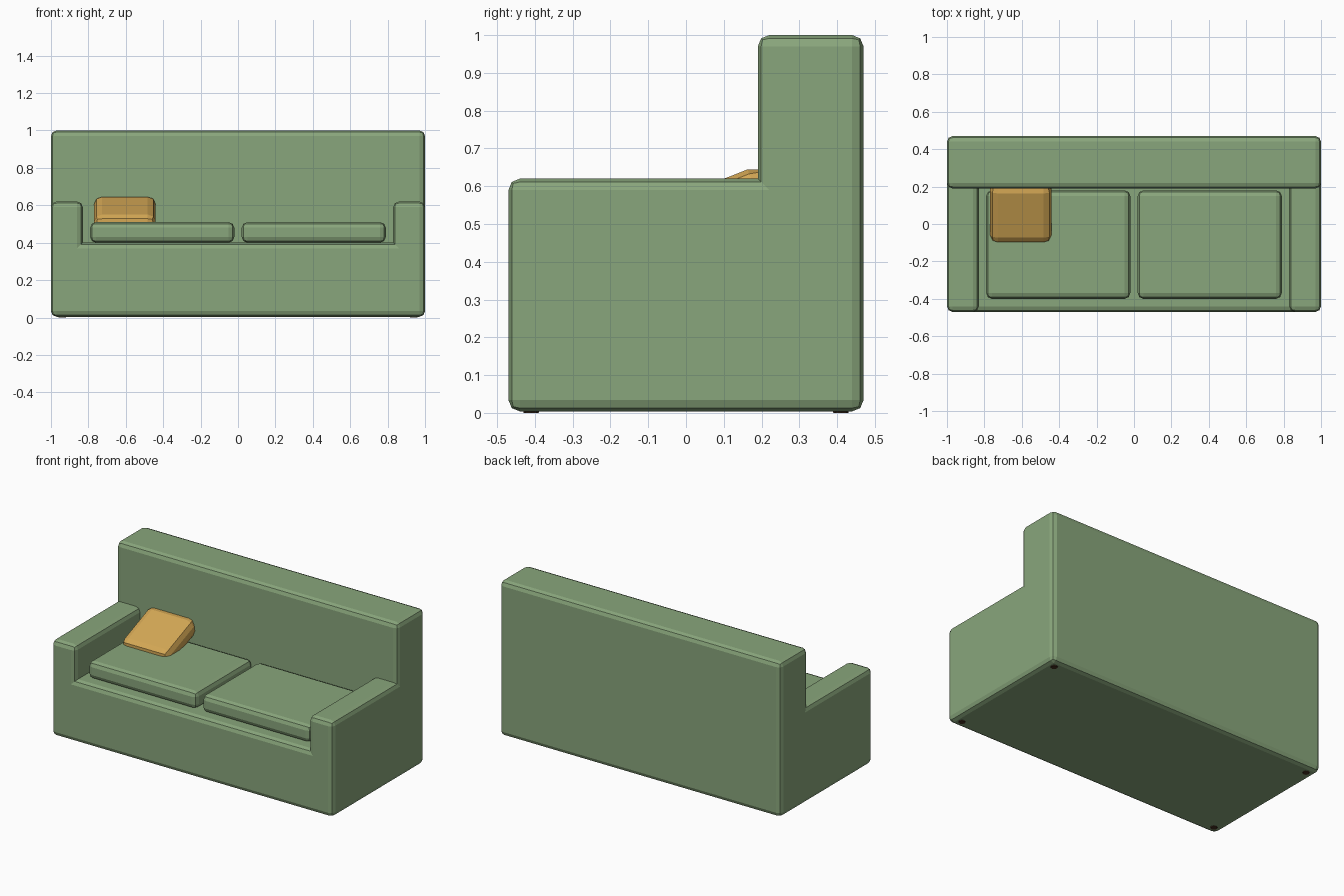
import bpy, bmesh
from math import radians
from itertools import product

if "Cube" in bpy.data.objects:
    bpy.data.objects.remove(bpy.data.objects["Cube"])


def material(name, rgb):
    m = bpy.data.materials.new(name)
    m.diffuse_color = (*rgb, 1)
    m.use_nodes = True
    m.node_tree.nodes["Principled BSDF"].inputs["Base Color"].default_value = m.diffuse_color
    return m


GREEN = material("green_fabric", (0.25, 0.38, 0.20))
AMBER = material("amber_fabric", (0.66, 0.39, 0.09))
WOOD = material("dark_wood", (0.06, 0.03, 0.015))


def finish(bm, name, mat):
    me = bpy.data.meshes.new(name)
    bm.to_mesh(me)
    bm.free()
    me.materials.append(mat)
    ob = bpy.data.objects.new(name, me)
    bpy.context.collection.objects.link(ob)
    return ob


def bevel(bm, edges, width):
    bmesh.ops.bevel(bm, geom=edges, offset=width, offset_type='OFFSET',
                    segments=2, profile=0.5, affect='EDGES', clamp_overlap=True)


def soft_box(name, size, loc, width, mat, tilt=0):
    bm = bmesh.new()
    bmesh.ops.create_cube(bm, size=1)
    bmesh.ops.scale(bm, vec=size, verts=bm.verts)
    bevel(bm, bm.edges[:], width)
    ob = finish(bm, name, mat)
    ob.location = loc
    ob.rotation_euler.x = radians(tilt)
    return ob


# Sofa body: filled cells of a coarse grid form base, arms and back in one skin
X, Y, Z = (-1, -0.83, 0.83, 1), (-0.47, 0.19, 0.47), (0.004, 0.4, 0.62, 1.0)


def filled(c):
    i, j, k = c
    if not (0 <= i < 3 and 0 <= j < 2 and 0 <= k < 3):
        return False
    return k == 0 or j == 1 or (k == 1 and i != 1)


bm = bmesh.new()
for cell in product(range(3), range(2), range(3)):
    if not filled(cell):
        continue
    for axis, side in product(range(3), (0, 1)):
        near = list(cell)
        near[axis] += 2 * side - 1
        if filled(near):
            continue
        quad = []
        for a, b in ((0, 0), (1, 0), (1, 1), (0, 1)):
            p = list(cell)
            p[axis] += side
            p[(axis + 1) % 3] += a
            p[(axis + 2) % 3] += b
            quad.append(bm.verts.new((X[p[0]], Y[p[1]], Z[p[2]])))
        bm.faces.new(quad if side else quad[::-1])
bmesh.ops.remove_doubles(bm, verts=bm.verts[:], dist=1e-4)
bmesh.ops.dissolve_limit(bm, angle_limit=radians(1), verts=bm.verts[:], edges=bm.edges[:])
bmesh.ops.recalc_face_normals(bm, faces=bm.faces[:])
# Only outward edges are rounded; the inner creases stay sharp
bevel(bm, [e for e in bm.edges if e.is_convex], 0.03)
finish(bm, "sofa_body", GREEN)

# Seat cushions
for side, s in (("left", -1), ("right", 1)):
    soft_box(f"seat_cushion_{side}", (0.77, 0.58, 0.11), (s * 0.405, -0.11, 0.455), 0.03, GREEN)

# Throw pillow leaning into the back
soft_box("throw_pillow", (0.33, 0.34, 0.12), (-0.605, 0.067, 0.542), 0.043, AMBER, 21.6)

# Short feet, almost fully hidden under the body
for sx, sy in product((-1, 1), (-1, 1)):
    bm = bmesh.new()
    bmesh.ops.create_cone(bm, cap_ends=True, segments=8, radius1=0.02, radius2=0.03, depth=0.05)
    foot = finish(bm, f"foot_{'left' if sx < 0 else 'right'}_{'front' if sy < 0 else 'back'}", WOOD)
    foot.location = (sx * 0.94, sy * 0.41, 0.025)
